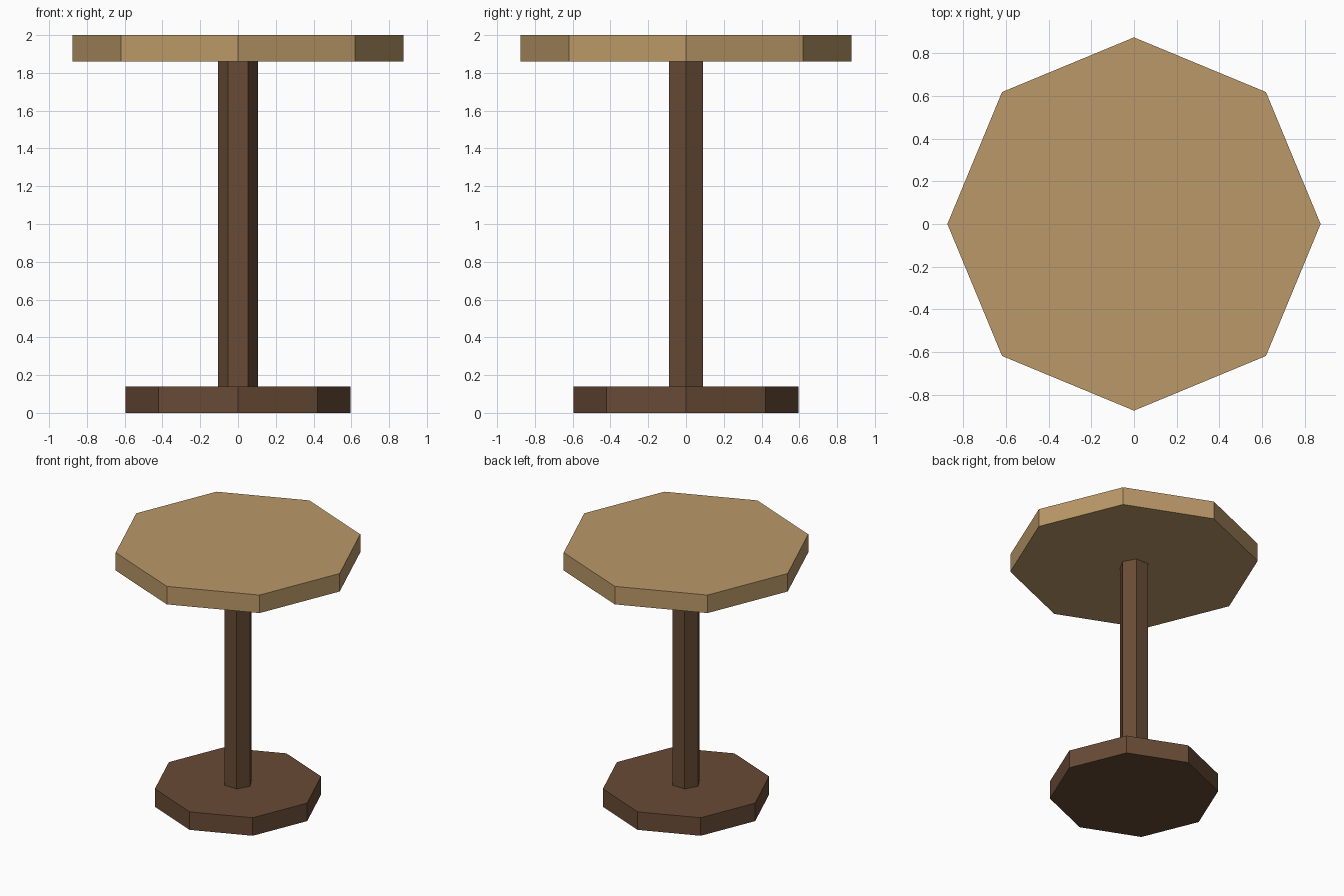
import bpy, bmesh, math

if "Cube" in bpy.data.objects:
    bpy.data.objects.remove(bpy.data.objects["Cube"])


def material(name, rgb):
    m = bpy.data.materials.new(name)
    m.diffuse_color = (*rgb, 1.0)
    m.use_nodes = True
    m.node_tree.nodes["Principled BSDF"].inputs["Base Color"].default_value = m.diffuse_color
    return m


tan_wood = material("tan wood", (0.49, 0.314, 0.138))
dark_wood = material("dark brown wood", (0.138, 0.07, 0.037))


def prism(name, sides, radius, z0, z1, mat):
    """Upright flat-sided prism with a corner on the +x axis."""
    bm = bmesh.new()
    ring = [bm.verts.new((radius * math.cos(2 * math.pi * i / sides),
                          radius * math.sin(2 * math.pi * i / sides), z0))
            for i in range(sides)]
    base = bm.faces.new(ring)
    ext = bmesh.ops.extrude_face_region(bm, geom=[base], use_keep_orig=True)
    top = [v for v in ext["geom"] if isinstance(v, bmesh.types.BMVert)]
    bmesh.ops.translate(bm, verts=top, vec=(0, 0, z1 - z0))
    bmesh.ops.recalc_face_normals(bm, faces=bm.faces[:])
    me = bpy.data.meshes.new(name)
    bm.to_mesh(me)
    bm.free()
    me.materials.append(mat)
    ob = bpy.data.objects.new(name, me)
    bpy.context.collection.objects.link(ob)
    return ob


# octagonal foot, hexagonal post, octagonal table top
prism("base", 8, 0.595, 0.0, 0.14, dark_wood)
prism("post", 6, 0.105, 0.14, 1.86, dark_wood)
prism("table_top", 8, 0.875, 1.86, 2.0, tan_wood)
